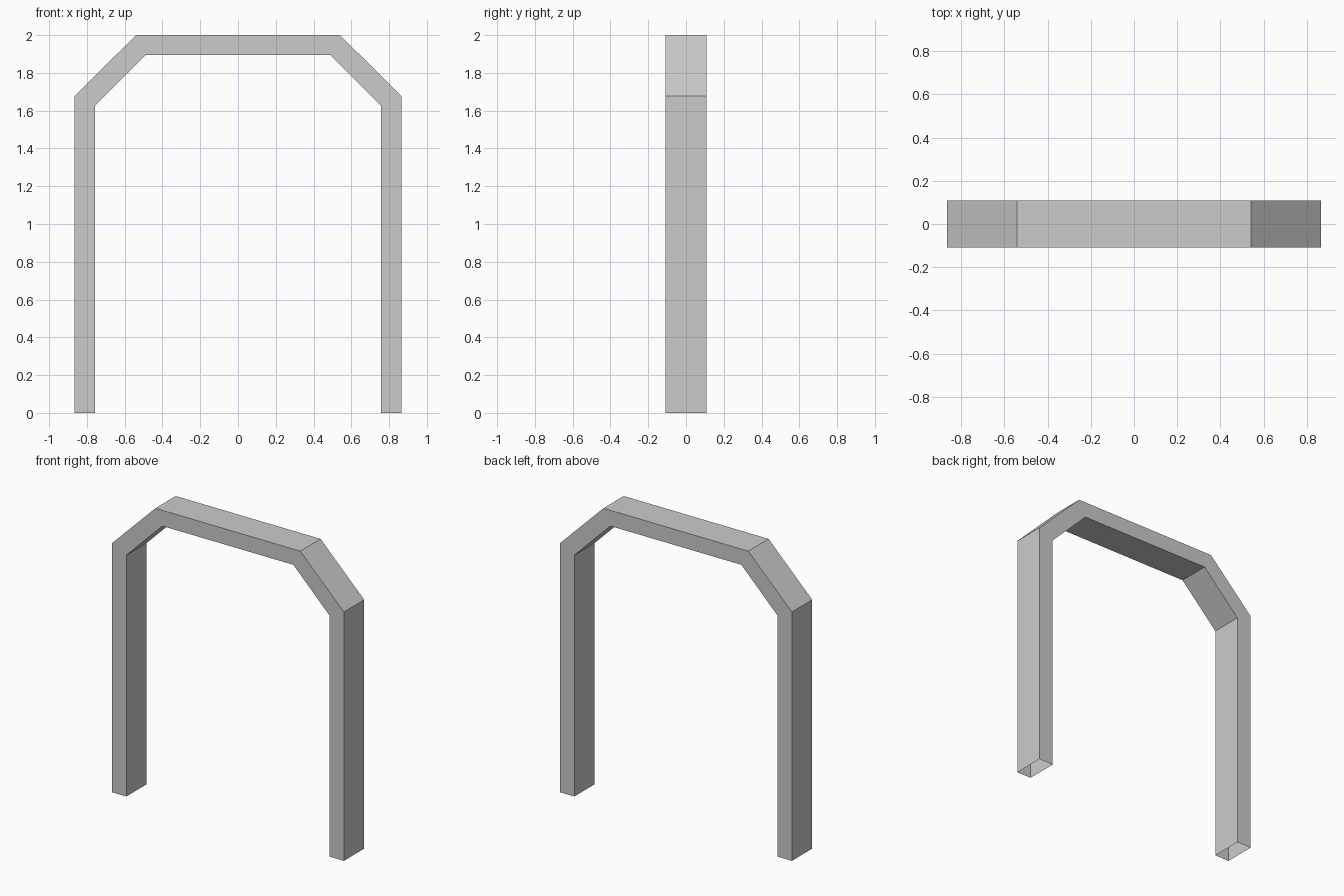
import bpy, bmesh

if "Cube" in bpy.data.objects:
    bpy.data.objects.remove(bpy.data.objects["Cube"])

HALF_DEPTH = 0.108

# Right half of the arch: (outer x, outer z, inner x, inner z), foot to top corner
half = [
    (0.865, 0.0, 0.757, 0.0),
    (0.865, 1.677, 0.757, 1.625),
    (0.54, 2.0, 0.488, 1.894),
]
# Mirror to get the full run, foot to foot
stations = half + [(-ox, oz, -ix, iz) for ox, oz, ix, iz in reversed(half)]

# Hollow rectangular arch, open at both feet
bm = bmesh.new()
rings = []
for ox, oz, ix, iz in stations:
    corners = [(ox, -HALF_DEPTH, oz), (ox, HALF_DEPTH, oz),
               (ix, HALF_DEPTH, iz), (ix, -HALF_DEPTH, iz)]
    rings.append([bm.verts.new(c) for c in corners])

for a, b in zip(rings, rings[1:]):
    for i in range(4):
        j = (i + 1) % 4
        bm.faces.new((a[i], a[j], b[j], b[i]))

bmesh.ops.recalc_face_normals(bm, faces=bm.faces)
mesh = bpy.data.meshes.new("arch_frame")
bm.to_mesh(mesh)
bm.free()
bpy.context.collection.objects.link(bpy.data.objects.new("arch_frame", mesh))
